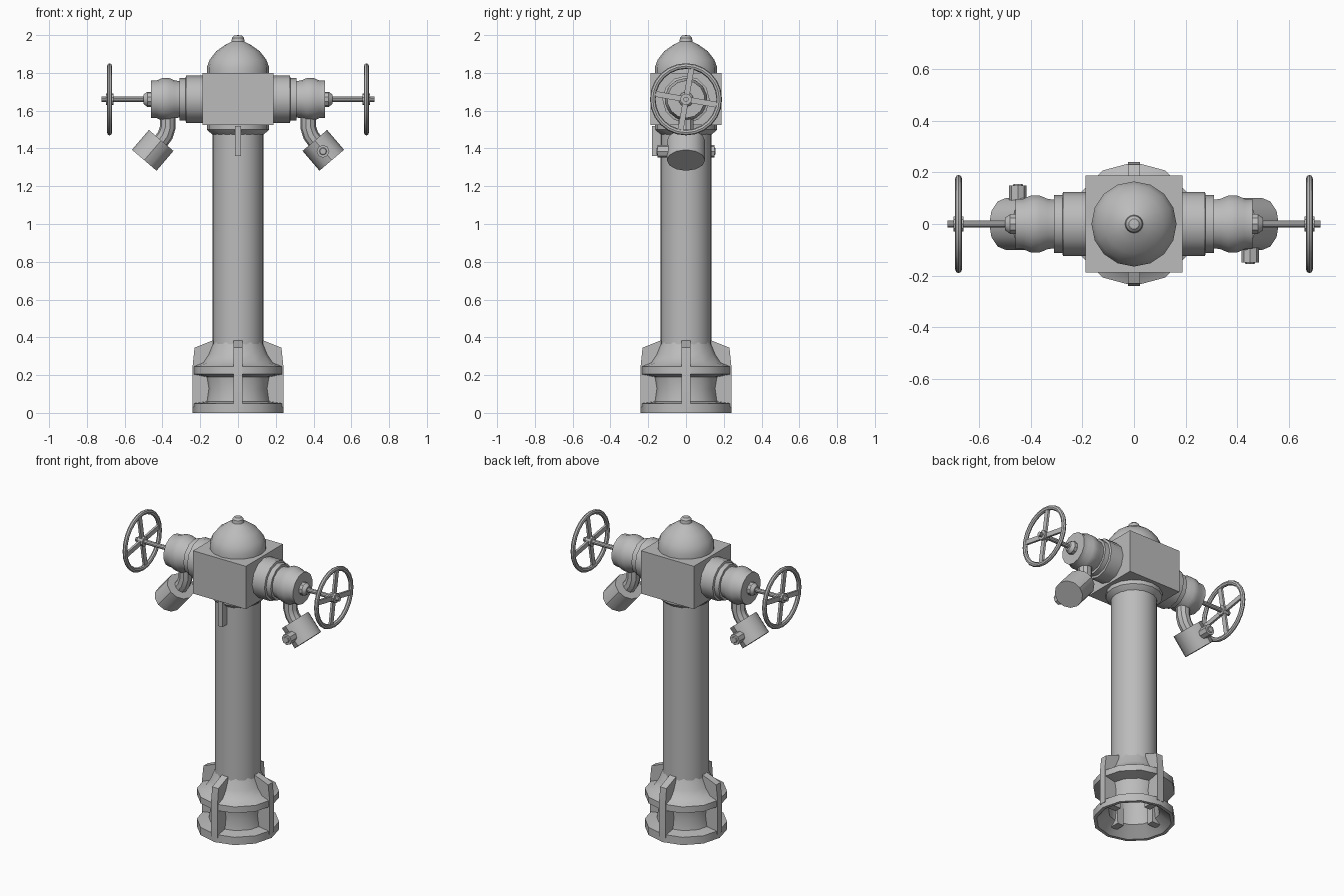
import bpy, bmesh
from math import pi, sin, cos, radians
from mathutils import Matrix, Vector

if "Cube" in bpy.data.objects:
    bpy.data.objects.remove(bpy.data.objects["Cube"], do_unlink=True)

GREY = (0.5, 0.5, 0.5, 1)
iron = bpy.data.materials.new("grey iron")
iron.diffuse_color = GREY
iron.use_nodes = True
iron.node_tree.nodes["Principled BSDF"].inputs["Base Color"].default_value = GREY


def finish(name, bm, matrix=Matrix(), angle=35):
    """Turn a bmesh into a grey object with sharp edges kept."""
    bmesh.ops.remove_doubles(bm, verts=bm.verts, dist=1e-5)
    bmesh.ops.recalc_face_normals(bm, faces=bm.faces)
    bm.transform(matrix)
    mesh = bpy.data.meshes.new(name)
    bm.to_mesh(mesh)
    bm.free()
    mesh.materials.append(iron)
    ob = bpy.data.objects.new(name, mesh)
    bpy.context.collection.objects.link(ob)
    bpy.ops.object.select_all(action='DESELECT')
    ob.select_set(True)
    bpy.context.view_layer.objects.active = ob
    bpy.ops.object.shade_smooth_by_angle(angle=radians(angle))
    return ob


def bridge(bm, rings):
    n = len(rings[0])
    for a, b in zip(rings, rings[1:]):
        for i in range(n):
            j = (i + 1) % n
            bm.faces.new((a[i], a[j], b[j], b[i]))


def lathe(name, profile, sides, matrix=Matrix(), turn=0.0):
    """Spin (radius, height) points round z; radius 0 closes an end."""
    bm = bmesh.new()
    rings = [[bm.verts.new((r * cos(turn + 2 * pi * i / sides),
                            r * sin(turn + 2 * pi * i / sides), z))
              for i in range(sides)] for r, z in profile]
    bridge(bm, rings)
    return finish(name, bm, matrix)


def box(name, size, centre, matrix=Matrix()):
    bm = bmesh.new()
    bmesh.ops.create_cube(bm, size=1)
    bm.transform(Matrix.Translation(centre) @ Matrix.Diagonal((*size, 1)))
    return finish(name, bm, matrix)


def plate(name, outline, thick, matrix=Matrix()):
    """Extrude an outline in the xz plane along y."""
    bm = bmesh.new()
    face = bm.faces.new([bm.verts.new((x, -thick / 2, z)) for x, z in outline])
    new = bmesh.ops.extrude_face_region(bm, geom=[face])["geom"]
    bmesh.ops.translate(bm, vec=(0, thick, 0),
                        verts=[v for v in new if isinstance(v, bmesh.types.BMVert)])
    return finish(name, bm, matrix)


# Hollow foot: bottom ring, waist, flange and flare up to the column
lathe("foot", [(0, .2), (.13, .2), (.15, .06), (.22, 0), (.24, 0), (.24, .05),
               (.17, .06), (.16, .13), (.17, .19), (.24, .205), (.24, .245),
               (.19, .265), (.16, .31), (.13, .385)], 12)
for k in range(4):
    plate(f"foot_rib_{k + 1}", [(.12, .03), (.24, .03), (.24, .25), (.23, .345),
                                (.13, .385)], .045, Matrix.Rotation(k * pi / 2, 4, 'Z'))

# Column, collar, head block, dome and front fin
lathe("column", [(0, .25), (.135, .25), (.135, 1.53), (0, 1.53)], 20)
lathe("collar", [(.13, 1.47), (.155, 1.49), (.165, 1.5), (.165, 1.53), (0, 1.53)], 16)
box("head_block", (.375, .375, .275), (0, 0, 1.6625))
lathe("dome", [(.165, 1.79), (.165, 1.83), (.15, 1.87), (.115, 1.915), (.065, 1.95),
               (.035, 1.965), (.032, 1.985), (.02, 1.997), (0, 2)], 16)
box("front_fin", (.03, .06, .16), (0, -.15, 1.44))

ARM_Z = 1.66
for side, angle in (("left", 0), ("right", pi)):
    spin = Matrix.Rotation(angle, 4, 'Z')
    # Local z runs outward along the arm
    arm = spin @ Matrix.Translation((0, 0, ARM_Z)) @ Matrix.Rotation(pi / 2, 4, 'Y')
    lathe(side + "_arm_flange", [(0, .17), (.125, .17), (.125, .275), (.112, .278),
                                 (.112, .31), (0, .31)], 12, arm)
    lathe(side + "_valve_body", [(0, .3), (.095, .3), (.1, .335), (.113, .365), (.113, .4),
                                 (.1, .43), (.1, .46), (0, .46)], 14, arm)
    lathe(side + "_gland", [(.04, .45), (.04, .48), (.025, .5), (0, .5)], 10, arm)
    lathe(side + "_stem", [(.014, .48), (.014, .722), (0, .722)], 10, arm)
    lathe(side + "_wheel_hub", [(0, .66), (.03, .66), (.03, .7), (0, .7)], 10, arm)

    # Hand wheel: flattened rim with four tilted spokes
    rim, rows = .176, []
    bm = bmesh.new()
    for i in range(24):
        a = 2 * pi * i / 24
        rows.append([bm.verts.new(((rim + .015 * cos(b)) * cos(a),
                                   (rim + .015 * cos(b)) * sin(a), .68 + .013 * sin(b)))
                     for b in (2 * pi * j / 8 for j in range(8))])
    bridge(bm, rows + rows[:1])
    finish(side + "_wheel_rim", bm, arm)
    for k in range(2):
        tilt = Matrix.Rotation(radians(-10) + k * pi / 2, 4, 'Z')
        box(f"{side}_wheel_spoke_{k + 1}", (.35, .03, .014), (0, 0, .68), arm @ tilt)

    # Elbow pipe swept down and outward to the outlet
    path = [Vector(p) for p in ((.372, 0, 1.6), (.372, 0, 1.51), (.385, 0, 1.47),
                                (.41, 0, 1.435), (.45, 0, 1.39))]
    bm = bmesh.new()
    rings = []
    for i, p in enumerate(path):
        d = (path[min(i + 1, len(path) - 1)] - path[max(i - 1, 0)]).normalized()
        across = d.cross(Vector((0, 1, 0)))
        rings.append([bm.verts.new(p + .042 * (across * cos(a) + Vector((0, sin(a), 0))))
                      for a in (2 * pi * j / 10 for j in range(10))])
    bridge(bm, rings)
    finish(side + "_elbow", bm, spin)

    # Outlet cap on a slant, with a side knob
    slant = spin @ Matrix.Translation((.4515, 0, 1.39)) @ Matrix.Rotation(radians(139.5), 4, 'Y')
    lathe(side + "_outlet_cap", [(0, -.069), (.09, -.069), (.09, .069), (0, .069)], 12,
          slant @ Matrix.Diagonal((.95, 1.12, 1, 1)))
    knob = spin @ Matrix.Translation((.45, 0, 1.385)) @ Matrix.Rotation(pi / 2, 4, 'X')
    lathe(side + "_outlet_knob", [(.034, .08), (.034, .15), (.02, .15), (.017, .156),
                                  (0, .156)], 8, knob)
